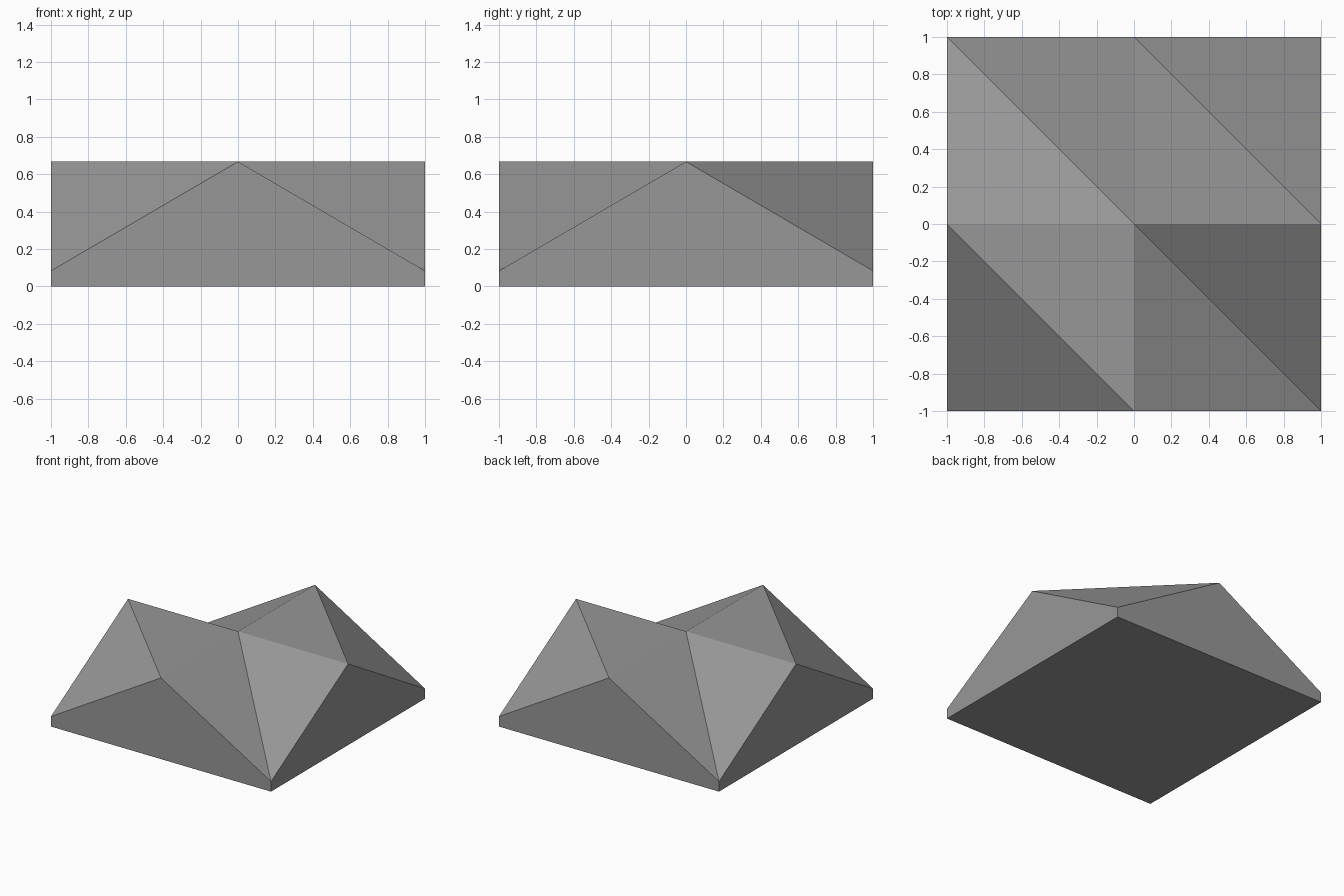
import bpy
import bmesh

if "Cube" in bpy.data.objects:
    bpy.data.objects.remove(bpy.data.objects["Cube"])

LOW, HIGH = 0.083, 0.667

bm = bmesh.new()

# faceted roof: 2 x 2 grid, low at the four corners, high elsewhere
bmesh.ops.create_grid(bm, x_segments=2, y_segments=2, size=1)
for v in bm.verts:
    v.co.z = LOW if abs(v.co.x * v.co.y) > 0.5 else HIGH

# every cell folds along its top-left to bottom-right diagonal
for f in list(bm.faces):
    a = min(f.verts, key=lambda v: v.co.x - v.co.y)
    b = max(f.verts, key=lambda v: v.co.x - v.co.y)
    bmesh.utils.face_split(f, a, b)

# vertical walls down to the ground, then a flat base
rim = [e for e in bm.edges if e.is_boundary]
walls = bmesh.ops.extrude_edge_only(bm, edges=rim)["geom"]
for v in walls:
    if isinstance(v, bmesh.types.BMVert):
        v.co.z = 0
bmesh.ops.holes_fill(bm, edges=[e for e in bm.edges if e.is_boundary], sides=0)
bmesh.ops.recalc_face_normals(bm, faces=bm.faces)

mesh = bpy.data.meshes.new("faceted_block")
bm.to_mesh(mesh)
bm.free()

# dark grey surface
grey = bpy.data.materials.new("dark_grey")
grey.diffuse_color = (0.31, 0.31, 0.31, 1)
grey.use_nodes = True
grey.node_tree.nodes["Principled BSDF"].inputs["Base Color"].default_value = grey.diffuse_color
mesh.materials.append(grey)

bpy.context.collection.objects.link(bpy.data.objects.new("faceted_block", mesh))
